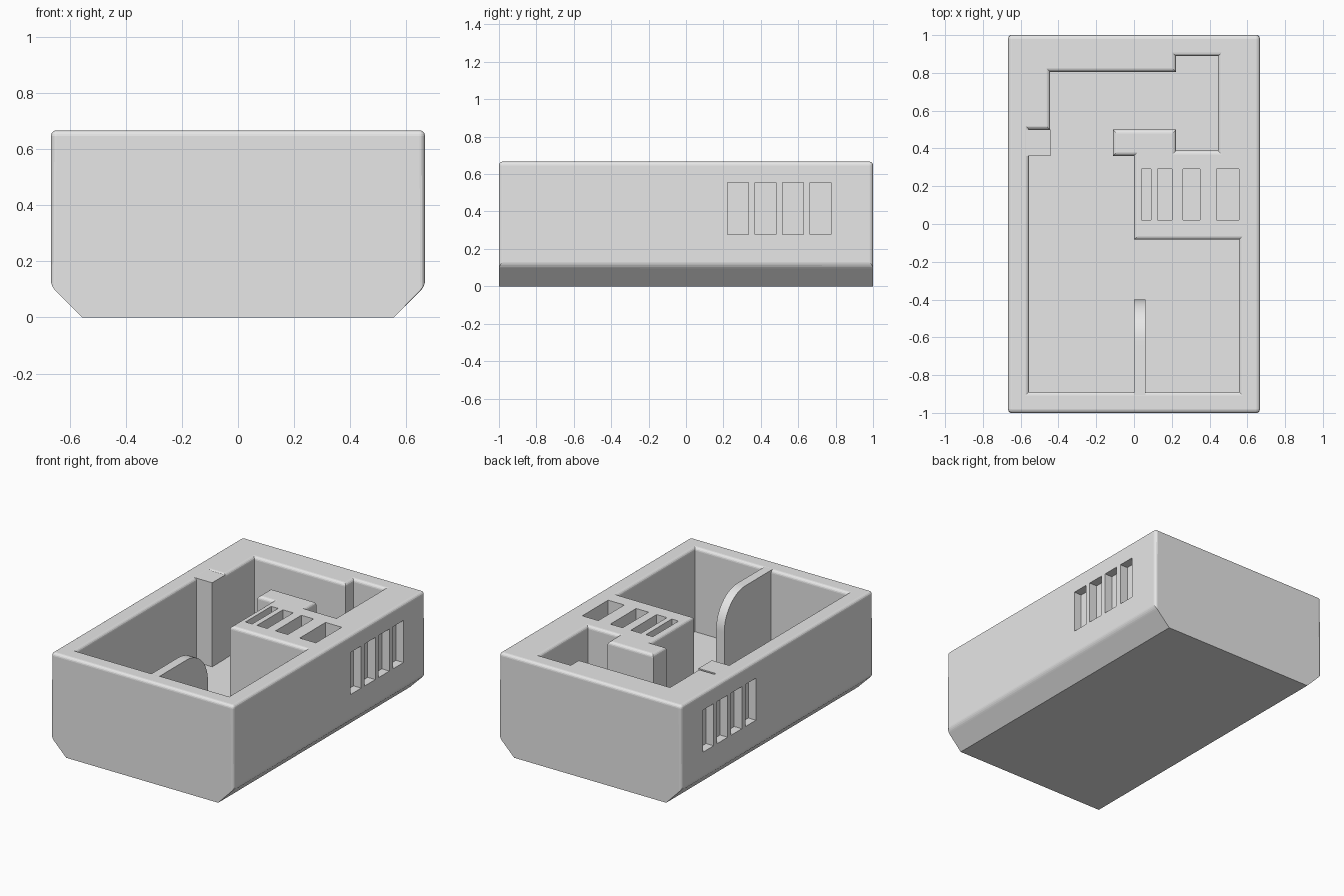
import bpy, bmesh, math
from mathutils import Vector

if "Cube" in bpy.data.objects:
    bpy.data.objects.remove(bpy.data.objects["Cube"], do_unlink=True)

U = 1 / 18                 # design unit
W, L, H = 12 * U, 18 * U, 12 * U
FLOOR = 2 * U

grey = bpy.data.materials.new("plain_grey")
grey.use_nodes = True
grey.diffuse_color = (0.8, 0.8, 0.8, 1)
grey.node_tree.nodes["Principled BSDF"].inputs["Base Color"].default_value = (0.8, 0.8, 0.8, 1)


def make_object(name, bm):
    bmesh.ops.recalc_face_normals(bm, faces=bm.faces)
    mesh = bpy.data.meshes.new(name)
    bm.to_mesh(mesh)
    bm.free()
    mesh.materials.append(grey)
    ob = bpy.data.objects.new(name, mesh)
    bpy.context.collection.objects.link(ob)
    return ob


def prism(bm, points, offset):
    """Extrude a closed outline of 3D points along offset."""
    face = bm.faces.new([bm.verts.new(p) for p in points])
    new = bmesh.ops.extrude_face_region(bm, geom=[face])["geom"]
    bmesh.ops.translate(bm, vec=offset, verts=[g for g in new if isinstance(g, bmesh.types.BMVert)])


def box(bm, x0, x1, y0, y1, z0, z1):
    prism(bm, [(x0, y0, z0), (x1, y0, z0), (x1, y1, z0), (x0, y1, z0)], Vector((0, 0, z1 - z0)))


def cut(target, cutter):
    cutter.hide_render = True
    mod = target.modifiers.new("cut", "BOOLEAN")
    mod.operation, mod.solver, mod.object = "DIFFERENCE", "EXACT", cutter
    bpy.context.view_layer.objects.active = target
    bpy.ops.object.modifier_apply(modifier=mod.name)
    bpy.data.objects.remove(cutter, do_unlink=True)


# Outer block with chamfered lower sides
bm = bmesh.new()
half = [(10 * U, 0), (W, 2 * U), (W, H)]
outline = half + [(-x, z) for x, z in reversed(half)]
prism(bm, [(x, -L, z) for x, z in outline], Vector((0, 2 * L, 0)))
body = make_object("tray_body", bm)

# Connected rooms hollowed from above
rooms = [(-10, -16), (10, -16), (10, -1.5), (0, -1.5), (0, 6.5), (-2, 6.5), (-2, 9),
         (4, 9), (4, 7), (8, 7), (8, 16), (4, 16), (4, 14.5), (-8, 14.5), (-8, 9), (-10, 9)]
bm = bmesh.new()
prism(bm, [(x * U, y * U, FLOOR) for x, y in rooms], Vector((0, 0, H)))
cut(body, make_object("room_cutter", bm))

# Rounded rims and upright outer corners
bm = bmesh.new()
bm.from_mesh(body.data)
edges = []
for e in bm.edges:
    sharp = e.is_manifold and e.calc_face_angle() > 0.5
    rim = all(v.co.z > H - 0.001 for v in e.verts)
    corner = all(abs(v.co.x) > W - 0.001 and abs(v.co.y) > L - 0.001 for v in e.verts)
    if sharp and (rim or corner):
        edges.append(e)
bmesh.ops.bevel(bm, geom=edges, offset=0.02, segments=4, profile=0.5,
                affect="EDGES", clamp_overlap=False)
bm.to_mesh(body.data)
bm.free()

# Slots in the top deck and recessed vents on both sides
bm = bmesh.new()
for x0, x1 in [(0.04, 0.09), (0.125, 0.2), (0.26, 0.35), (0.437, 0.555)]:
    box(bm, x0, x1, 0.02, 0.29, H - 3 * U, H + 0.1)
for i in range(4):
    y = (4 + 2.65 * i) * U
    for x0, x1 in [(W - U, W + 0.1), (-W - 0.1, -W + U)]:
        box(bm, x0, x1, y, y + 2 * U, 5 * U, 10 * U)
cut(body, make_object("slot_cutter", bm))

# Square pillar beside the passage
bm = bmesh.new()
box(bm, -10.5 * U, -7.95 * U, 6.5 * U, 9 * U, FLOOR - 0.02, H - 0.0005)
make_object("pillar", bm)

# Partition with a quarter-round end
bm = bmesh.new()
R, y_end, y_wall, top = 4 * U, -0.4, -16.5 * U, H - 0.0005
side = [(y_wall, FLOOR - 0.02), (y_end, FLOOR - 0.02)]
for i in range(17):
    a = math.pi / 2 * i / 16
    side.append((y_end - R + R * math.cos(a), top - R + R * math.sin(a)))
side.append((y_wall, top))
prism(bm, [(0, y, z) for y, z in side], Vector((0.06, 0, 0)))
partition = make_object("partition", bm)
bpy.ops.object.select_all(action="DESELECT")
partition.select_set(True)
bpy.context.view_layer.objects.active = partition
bpy.ops.object.shade_smooth_by_angle(angle=math.radians(30))
